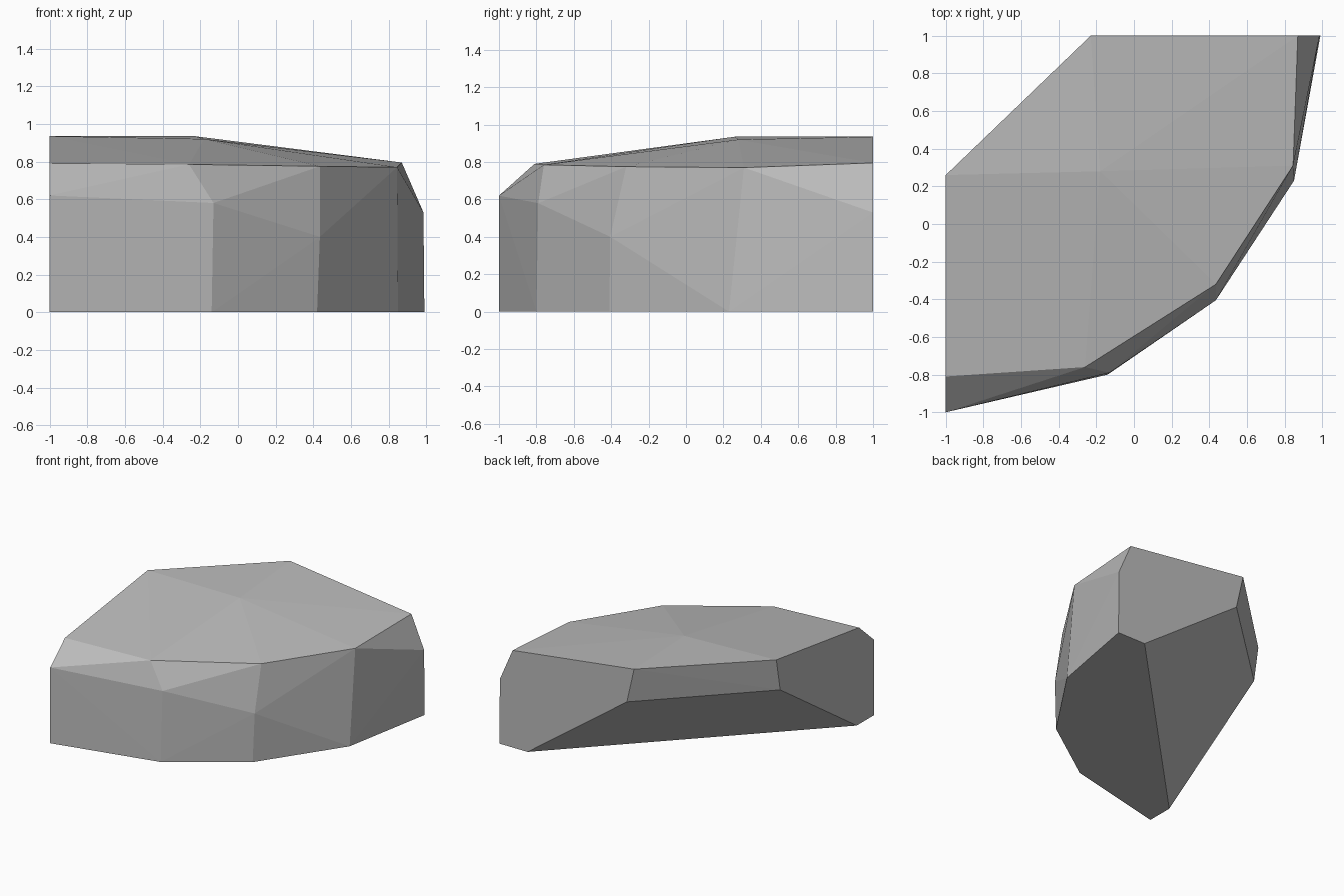
import bpy
import bmesh

cube = bpy.data.objects.get("Cube")
if cube:
    bpy.data.objects.remove(cube, do_unlink=True)

# Stone colour
stone = bpy.data.materials.new("stone_grey")
stone.use_nodes = True
colour = (0.5, 0.5, 0.5, 1)
stone.diffuse_color = colour
bsdf = stone.node_tree.nodes["Principled BSDF"]
bsdf.inputs["Base Color"].default_value = colour
bsdf.inputs["Roughness"].default_value = 0.9

# Corner points of the faceted boulder, grouped by level
base = [(-1, -1, 0), (-0.14, -0.8, 0), (0.42, -0.41, 0),
        (0.85, 0.23, 0), (0.99, 1, 0), (0.735, 1, 0), (-1, -0.78, 0)]
shoulder = [(-1, -1, 0.62), (-0.13, -0.79, 0.58),
            (0.435, -0.405, 0.4), (0.985, 1, 0.53)]
rim = [(-1, -0.81, 0.79), (-0.26, -0.76, 0.785), (0.435, -0.32, 0.775),
       (0.845, 0.31, 0.77), (0.87, 1, 0.795)]
undercut = [(-1, 0.21, 0.67), (-0.165, 1, 0.65)]
crown = [(-1, 0.26, 0.935), (-0.23, 1, 0.935), (-0.18, 0.28, 0.92)]

# Wrap the corners in flat facets
bm = bmesh.new()
for point in base + shoulder + rim + undercut + crown:
    bm.verts.new(point)
bmesh.ops.convex_hull(bm, input=bm.verts[:])
loose = [v for v in bm.verts if not v.link_faces]
bmesh.ops.delete(bm, geom=loose, context="VERTS")

# Merge the flat sides and underside into single faces
bmesh.ops.dissolve_limit(bm, angle_limit=0.005,
                         verts=bm.verts[:], edges=bm.edges[:])
bmesh.ops.recalc_face_normals(bm, faces=bm.faces[:])

mesh = bpy.data.meshes.new("boulder")
bm.to_mesh(mesh)
bm.free()
mesh.materials.append(stone)
boulder = bpy.data.objects.new("boulder", mesh)
bpy.context.collection.objects.link(boulder)
